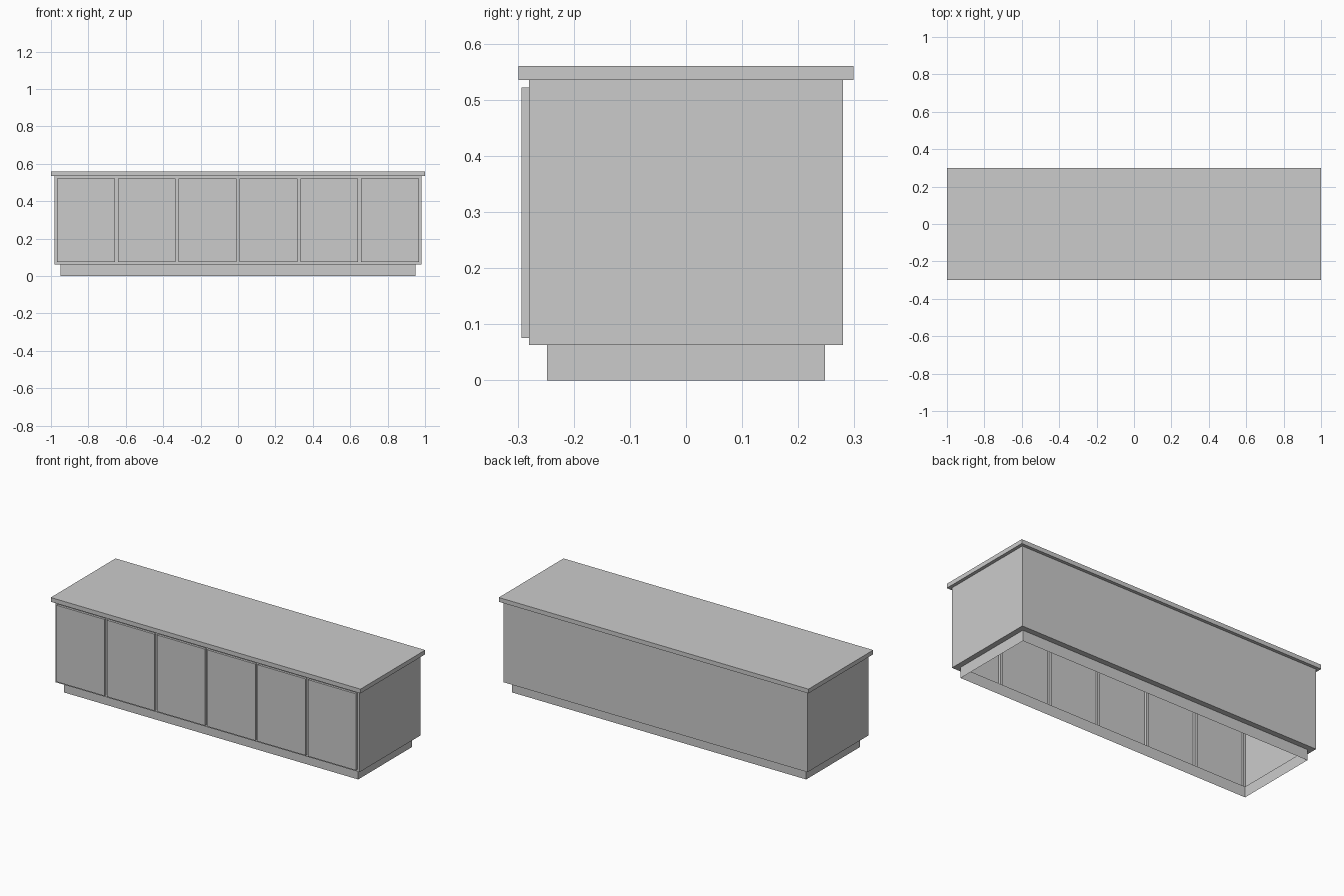
import bpy, bmesh

if "Cube" in bpy.data.objects:
    bpy.data.objects.remove(bpy.data.objects["Cube"])

# Main dimensions: half width, half depth
PLINTH = (0.95, 0.248)
BODY = (0.981, 0.28)
TOP = (1.0, 0.2985)
Z_PLINTH, Z_BODY, Z_TOP = 0.063, 0.535, 0.56
DOOR_Z = (0.075, 0.522)
DOOR_W, DOOR_PITCH, DOOR_T = 0.309, 0.325, 0.0135
DOOR_X = [(i - 2.5) * DOOR_PITCH for i in range(6)]


def finish(name, bm):
    bmesh.ops.remove_doubles(bm, verts=bm.verts, dist=1e-5)
    mesh = bpy.data.meshes.new(name)
    bm.to_mesh(mesh)
    bm.free()
    obj = bpy.data.objects.new(name, mesh)
    bpy.context.collection.objects.link(obj)
    return obj


def quad(bm, *pts):
    return bm.faces.new([bm.verts.new(p) for p in pts])


def loft(bm, rings, cap=False, skip_front=()):
    """Join rectangular rings ((hx, hy), z) with walls; side 0 is the front."""
    loops = [[(-hx, -hy, z), (hx, -hy, z), (hx, hy, z), (-hx, hy, z)]
             for (hx, hy), z in rings]
    for r in range(len(loops) - 1):
        a, b = loops[r], loops[r + 1]
        for s in range(4):
            if s == 0 and r in skip_front:
                continue
            t = (s + 1) % 4
            quad(bm, a[s], a[t], b[t], b[s])
    if cap:
        quad(bm, *loops[-1])


# Recessed plinth, open underneath
bm = bmesh.new()
loft(bm, [(PLINTH, 0), (PLINTH, Z_PLINTH)])
finish("plinth", bm)

# Hollow cabinet body: bottom ledge, back and sides
bm = bmesh.new()
loft(bm, [(PLINTH, Z_PLINTH), (BODY, Z_PLINTH), (BODY, Z_BODY)], skip_front=(1,))
# Front frame with one opening per door
xs = [-BODY[0]]
for x in DOOR_X:
    xs += [x - DOOR_W / 2, x + DOOR_W / 2]
xs.append(BODY[0])
zs = [Z_PLINTH, *DOOR_Z, Z_BODY]
y = -BODY[1]
for i in range(len(xs) - 1):
    for j in range(3):
        if i % 2 == 1 and j == 1:
            continue
        quad(bm, (xs[i], y, zs[j]), (xs[i + 1], y, zs[j]),
             (xs[i + 1], y, zs[j + 1]), (xs[i], y, zs[j + 1]))
finish("cabinet_body", bm)

# Raised door panels, hollow at the back
for n, x in enumerate(DOOR_X):
    bm = bmesh.new()
    x0, x1 = x - DOOR_W / 2, x + DOOR_W / 2
    z0, z1 = DOOR_Z
    back = [(x0, y, z0), (x1, y, z0), (x1, y, z1), (x0, y, z1)]
    front = [(px, y - DOOR_T, pz) for px, _, pz in back]
    quad(bm, *front)
    for s in range(4):
        t = (s + 1) % 4
        quad(bm, back[s], back[t], front[t], front[s])
    finish(f"door_{n + 1}", bm)

# Overhanging countertop, open over the cabinet interior
bm = bmesh.new()
loft(bm, [(BODY, Z_BODY), (TOP, Z_BODY), (TOP, Z_TOP)], cap=True)
finish("countertop", bm)
